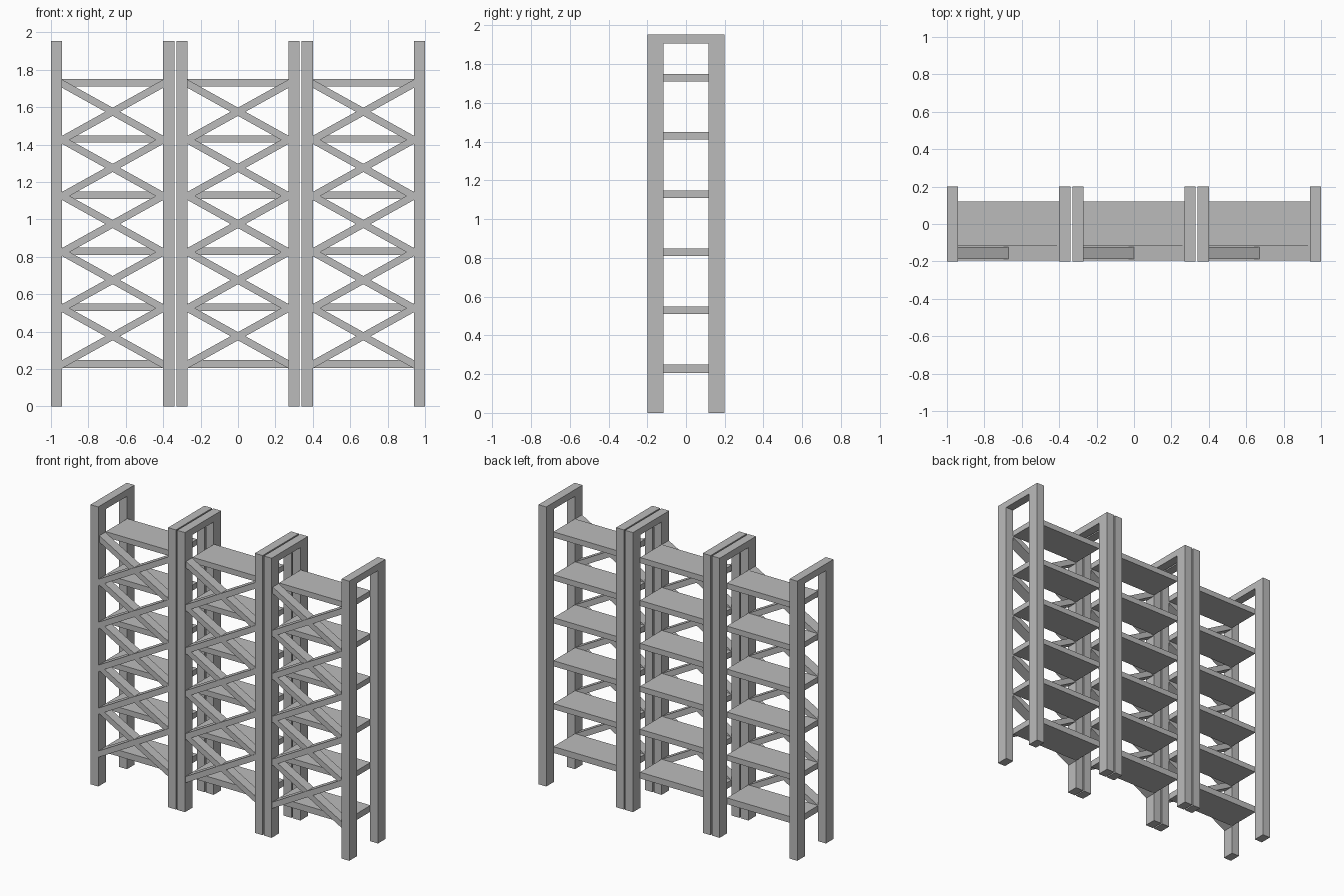
import bpy, bmesh
from mathutils import Vector

if "Cube" in bpy.data.objects:
    bpy.data.objects.remove(bpy.data.objects["Cube"])

grey = bpy.data.materials.new("plain grey")
grey.diffuse_color = (0.5, 0.5, 0.5, 1)
grey.use_nodes = True
grey.node_tree.nodes["Principled BSDF"].inputs["Base Color"].default_value = grey.diffuse_color


def prism(name, outline, axis, lo, hi):
    """Extrude a flat outline along x (points are y,z) or along y (points are x,z)."""
    bm = bmesh.new()
    pts = [(lo, a, b) if axis == 'x' else (a, lo, b) for a, b in outline]
    face = bm.faces.new([bm.verts.new(p) for p in pts])
    ext = bmesh.ops.extrude_face_region(bm, geom=[face])
    move = Vector((hi - lo, 0, 0)) if axis == 'x' else Vector((0, hi - lo, 0))
    bmesh.ops.translate(bm, vec=move,
                        verts=[v for v in ext['geom'] if isinstance(v, bmesh.types.BMVert)])
    bmesh.ops.recalc_face_normals(bm, faces=bm.faces)
    me = bpy.data.meshes.new(name)
    bm.to_mesh(me)
    bm.free()
    me.materials.append(grey)
    bpy.context.collection.objects.link(bpy.data.objects.new(name, me))


# Upside-down U outline of an end frame (y, z)
FRAME = [(-0.2, 0), (-0.117, 0), (-0.117, 1.906), (0.117, 1.906),
         (0.117, 0), (0.2, 0), (0.2, 1.953), (-0.2, 1.953)]
HALF = 0.27      # half of the clear width in a bay
RISE = 0.15      # half of the height of a brace cell
THICK = 0.022    # half of the vertical thickness of a brace

for bay, cx in enumerate((-0.67, 0, 0.67)):
    # Two end frames per bay
    for s, side in ((-1, "left"), (1, "right")):
        a, b = cx + s * HALF, cx + s * 0.33
        prism(f"{side}_frame_{bay}", FRAME, 'x', min(a, b), max(a, b))

    # Six shelves
    for i in range(6):
        top = 0.249 + 0.3 * i
        bottom = 0.205 if i == 0 else top - 0.039
        prism(f"shelf_{bay}_{i}",
              [(-0.117, bottom), (0.121, bottom), (0.121, top), (-0.117, top)],
              'x', cx - HALF, cx + HALF)

    # Crossed braces on the front, one pair in each gap
    for i in range(5):
        cz = 0.375 + 0.3 * i
        for s, y0, y1, kind in ((1, -0.195, -0.118, "rising"), (-1, -0.188, -0.123, "falling")):
            l, r = cz - s * RISE, cz + s * RISE
            prism(f"{kind}_brace_{bay}_{i}",
                  [(cx - HALF, l - THICK), (cx + HALF, r - THICK),
                   (cx + HALF, r + THICK), (cx - HALF, l + THICK)], 'y', y0, y1)
